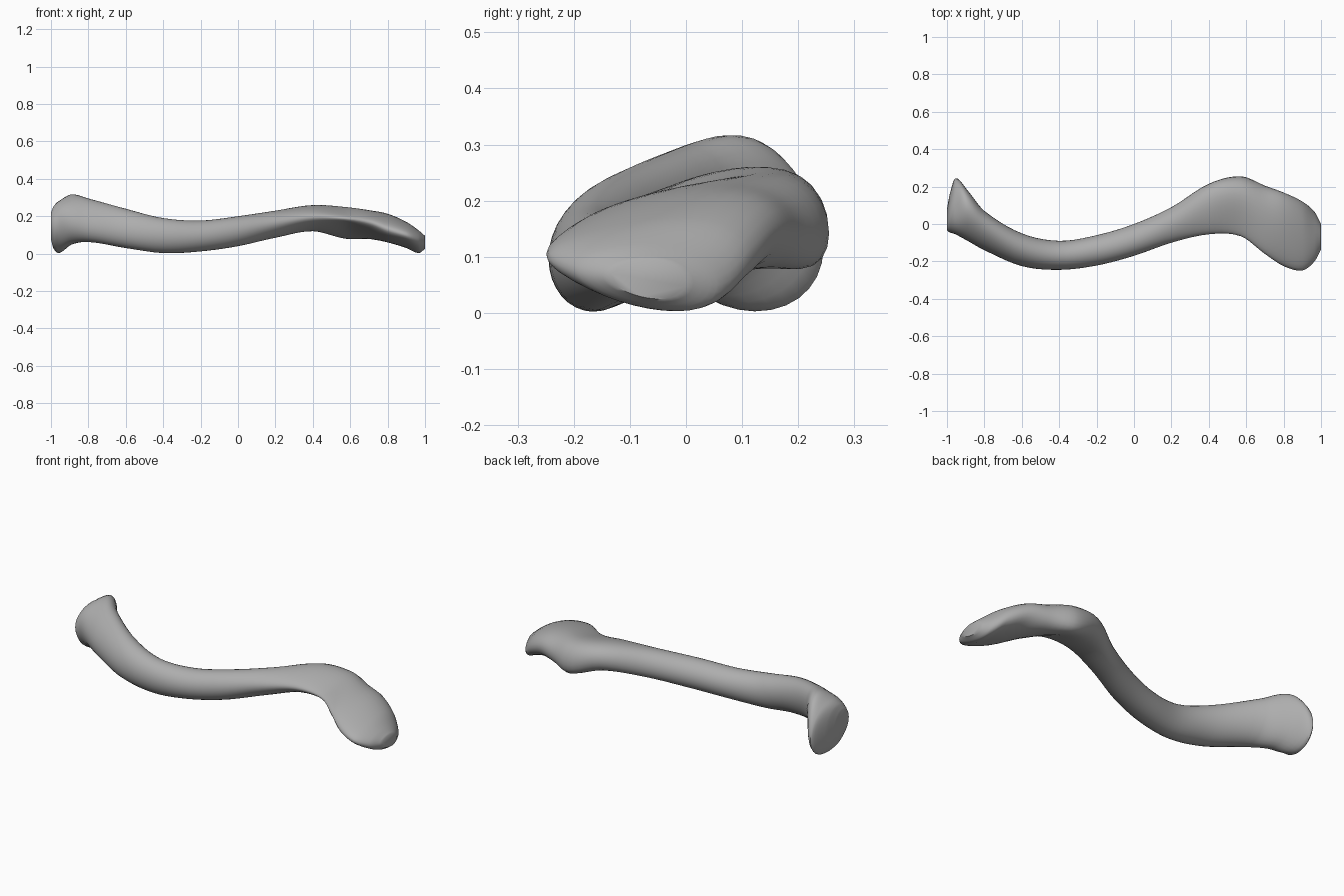
import bpy
import bmesh
from math import cos, sin, pi, radians

if "Cube" in bpy.data.objects:
    bpy.data.objects.remove(bpy.data.objects["Cube"], do_unlink=True)

# One plain grey for the whole bone
grey = bpy.data.materials.new("bone grey")
grey.use_nodes = True
colour = (0.42, 0.42, 0.42, 1)
grey.diffuse_color = colour
grey.node_tree.nodes["Principled BSDF"].inputs["Base Color"].default_value = colour

# Cross-sections along the bone:
# x, front edge y, back edge y, underside z, top z,
# lean of the upper half, lean of the lower half (radians)
SECTIONS = [
    (-1, -.035, .08, .075, .22, -.1, -.2),
    (-.985, -.045, .16, .025, .255, -.1, -.2),
    (-.955, -.055, .245, .003, .283, -.2, -.2),
    (-.89, -.09, .18, .048, .317, .3, .1),
    (-.8, -.14, .07, .062, .295, .4, .3),
    (-.6, -.225, -.05, .03, .24, .2, .2),
    (-.4, -.245, -.09, .003, .19, 0, 0),
    (-.2, -.222, -.06, .012, .177, 0, 0),
    (0, -.17, 0, .04, .2, 0, 0),
    (.2, -.1, .09, .085, .23, .1, -.2),
    (.4, -.055, .215, .12, .26, .3, -.4),
    (.57, -.065, .255, .08, .25, .35, -.9),
    (.7, -.16, .205, .078, .233, .3, -.6),
    (.8, -.225, .168, .06, .213, .4, -.2),
    (.9, -.248, .12, .03, .17, .3, -.3),
    (.965, -.2, .065, .003, .125, 0, -.4),
    (1, -.135, 0, .025, .095, 0, -.3),
]
STEPS = 5    # rings between neighbouring sections
SIDES = 32   # points around each ring


def slopes(column):
    """Gradient of one section value along x at every section."""
    last = len(SECTIONS) - 1
    result = []
    for i in range(last + 1):
        a, b = SECTIONS[max(i - 1, 0)], SECTIONS[min(i + 1, last)]
        result.append((b[column] - a[column]) / (b[0] - a[0]))
    return result


SLOPES = [slopes(column) for column in range(len(SECTIONS[0]))]


def blend(i, t):
    """Smooth cubic between section i and the next one."""
    a, b = SECTIONS[i], SECTIONS[i + 1]
    span = b[0] - a[0]
    s = t * t * (3 - 2 * t)
    start, end = t * (1 - t) ** 2 * span, t * t * (t - 1) * span
    values = [p + (q - p) * s + start * m[i] + end * m[i + 1]
              for p, q, m in zip(a, b, SLOPES)]
    values[0] = a[0] + span * t
    return values


def ring(bm, section):
    """Leaning oval that exactly fills the section's width and height."""
    x, front, back, low, high, lean_top, lean_low = section
    points = []
    for k in range(SIDES):
        angle = 2 * pi * k / SIDES
        upper = (1 + sin(angle)) / 2
        lean = lean_low + (lean_top - lean_low) * upper
        y = (front + back) / 2 + (back - front) / 2 * cos(angle)
        z = (low + high) / 2 + (high - low) / 2 * sin(angle + lean)
        points.append(bm.verts.new((x, y, z)))
    return points


# Loft the curved shaft with its thick inner head and flat outer end
bm = bmesh.new()
rings = [ring(bm, blend(i, n / STEPS))
         for i in range(len(SECTIONS) - 1) for n in range(STEPS)]
rings.append(ring(bm, SECTIONS[-1]))
for a, b in zip(rings, rings[1:]):
    for k in range(SIDES):
        n = (k + 1) % SIDES
        bm.faces.new((a[k], a[n], b[n], b[k]))
bm.faces.new(rings[0])
bm.faces.new(rings[-1])
bmesh.ops.recalc_face_normals(bm, faces=bm.faces)

mesh = bpy.data.meshes.new("collar_bone")
bm.to_mesh(mesh)
bm.free()
mesh.materials.append(grey)
bone = bpy.data.objects.new("collar_bone", mesh)
bpy.context.collection.objects.link(bone)

# Smooth shading over the whole surface
bpy.ops.object.select_all(action="DESELECT")
bone.select_set(True)
bpy.context.view_layer.objects.active = bone
bpy.ops.object.shade_smooth_by_angle(angle=radians(50))
